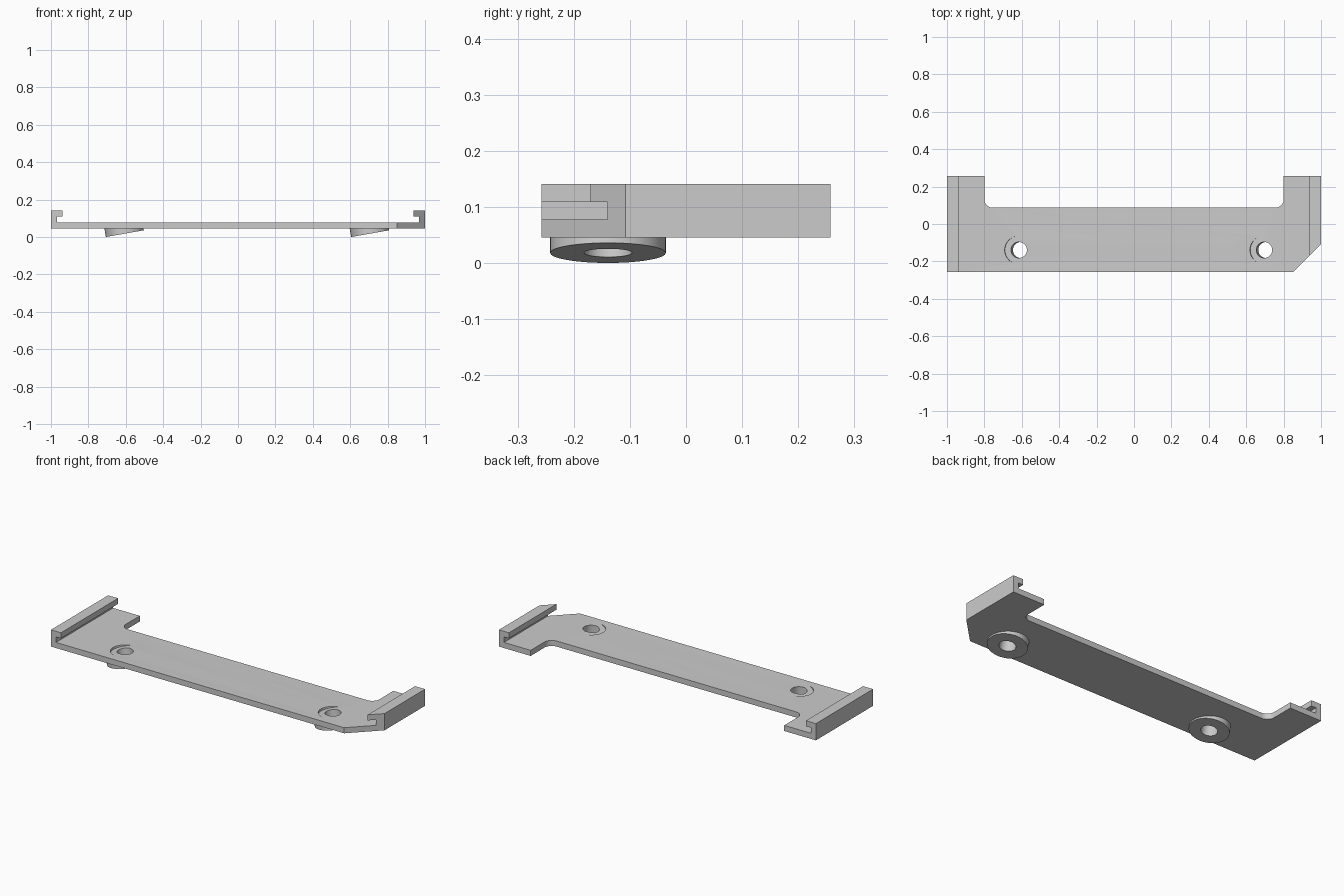
import bpy, bmesh, math
from mathutils import Vector, Matrix

if "Cube" in bpy.data.objects:
    bpy.data.objects.remove(bpy.data.objects["Cube"], do_unlink=True)

HALF_Y = 0.2575          # half depth
BASE, TOP = 0.0455, 0.141
T = 0.032                # sheet thickness
TILT = math.radians(10)  # lean of the screw bosses

grey = bpy.data.materials.new("light grey")
grey.use_nodes = True
grey.diffuse_color = (0.6, 0.6, 0.6, 1)
grey.node_tree.nodes["Principled BSDF"].inputs["Base Color"].default_value = (0.6, 0.6, 0.6, 1)


def finish(bm, name):
    bmesh.ops.recalc_face_normals(bm, faces=bm.faces)
    mesh = bpy.data.meshes.new(name)
    bm.to_mesh(mesh)
    bm.free()
    mesh.materials.append(grey)
    obj = bpy.data.objects.new(name, mesh)
    bpy.context.collection.objects.link(obj)
    return obj


def prism(name, points, along):
    """Extrude a closed outline of 3D points along a vector."""
    bm = bmesh.new()
    face = bm.faces.new([bm.verts.new(p) for p in points])
    new = bmesh.ops.extrude_face_region(bm, geom=[face])["geom"]
    bmesh.ops.translate(bm, vec=along, verts=[v for v in new if isinstance(v, bmesh.types.BMVert)])
    return finish(bm, name)


def leaning_cylinder(name, x, radius, start, end, clip=None):
    """Cylinder on a boss axis, measured up from the boss's bottom face."""
    bm = bmesh.new()
    bmesh.ops.create_cone(bm, cap_ends=True, segments=64, radius1=radius, radius2=radius,
                          depth=end - start,
                          matrix=Matrix.Translation((x, -0.139, 0.018))
                          @ Matrix.Rotation(-TILT, 4, 'Y')
                          @ Matrix.Translation((0, 0, (start + end) / 2)))
    if clip:
        geom = bm.verts[:] + bm.edges[:] + bm.faces[:]
        cut = bmesh.ops.bisect_plane(bm, geom=geom, plane_co=(0, 0, clip),
                                     plane_no=(0, 0, 1), clear_outer=True)["geom_cut"]
        bmesh.ops.contextual_create(bm, geom=[e for e in cut if isinstance(e, bmesh.types.BMEdge)])
    return finish(bm, name)


def combine(target, tool, operation):
    mod = target.modifiers.new(tool.name, 'BOOLEAN')
    mod.operation, mod.object, mod.solver = operation, tool, 'EXACT'
    bpy.context.view_layer.objects.active = target
    bpy.ops.object.modifier_apply(modifier=mod.name)
    bpy.data.objects.remove(tool, do_unlink=True)


# Plate with hooked side rails, as one folded section
half = [(1, BASE), (1, TOP), (0.937, TOP), (0.937, TOP - T), (1 - T, TOP - T), (1 - T, BASE + T)]
section = half + [(-x, z) for x, z in reversed(half)]
bracket = prism("bracket_plate", [(x, -HALF_Y, z) for x, z in section], Vector((0, 2 * HALF_Y, 0)))

# Back notch with rounded inner corners
R, NX, NY = 0.045, 0.8, 0.087
corner = [(NX - R + R * math.cos(a), NY + R - R * math.sin(a))
          for a in (math.pi / 2 * i / 12 for i in range(13))]
notch = [(NX, 0.4)] + corner
notch += [(-x, y) for x, y in reversed(notch)]
combine(bracket, prism("notch", [(x, y, -0.1) for x, y in notch], Vector((0, 0, 0.4))), 'DIFFERENCE')

# Cut-off front left corner
chamfer = [(0.85, -HALF_Y), (1.05, -0.0575), (1.05, -0.4), (0.85, -0.4)]
combine(bracket, prism("chamfer", [(x, y, -0.1) for x, y in chamfer], Vector((0, 0, 0.4))), 'DIFFERENCE')

# Leaning screw bosses, each with a through hole and a shallow head recess
for x in (-0.605, 0.7065):
    combine(bracket, leaning_cylinder("boss", x, 0.103, 0, 0.15, clip=0.06), 'UNION')
    combine(bracket, leaning_cylinder("screw_hole", x, 0.0425, -0.1, 0.2), 'DIFFERENCE')
    combine(bracket, leaning_cylinder("head_recess", x, 0.075, 0.0625, 0.2), 'DIFFERENCE')

bpy.ops.object.select_all(action='DESELECT')
bracket.select_set(True)
bpy.context.view_layer.objects.active = bracket
bpy.ops.object.shade_smooth_by_angle(angle=math.radians(30))
